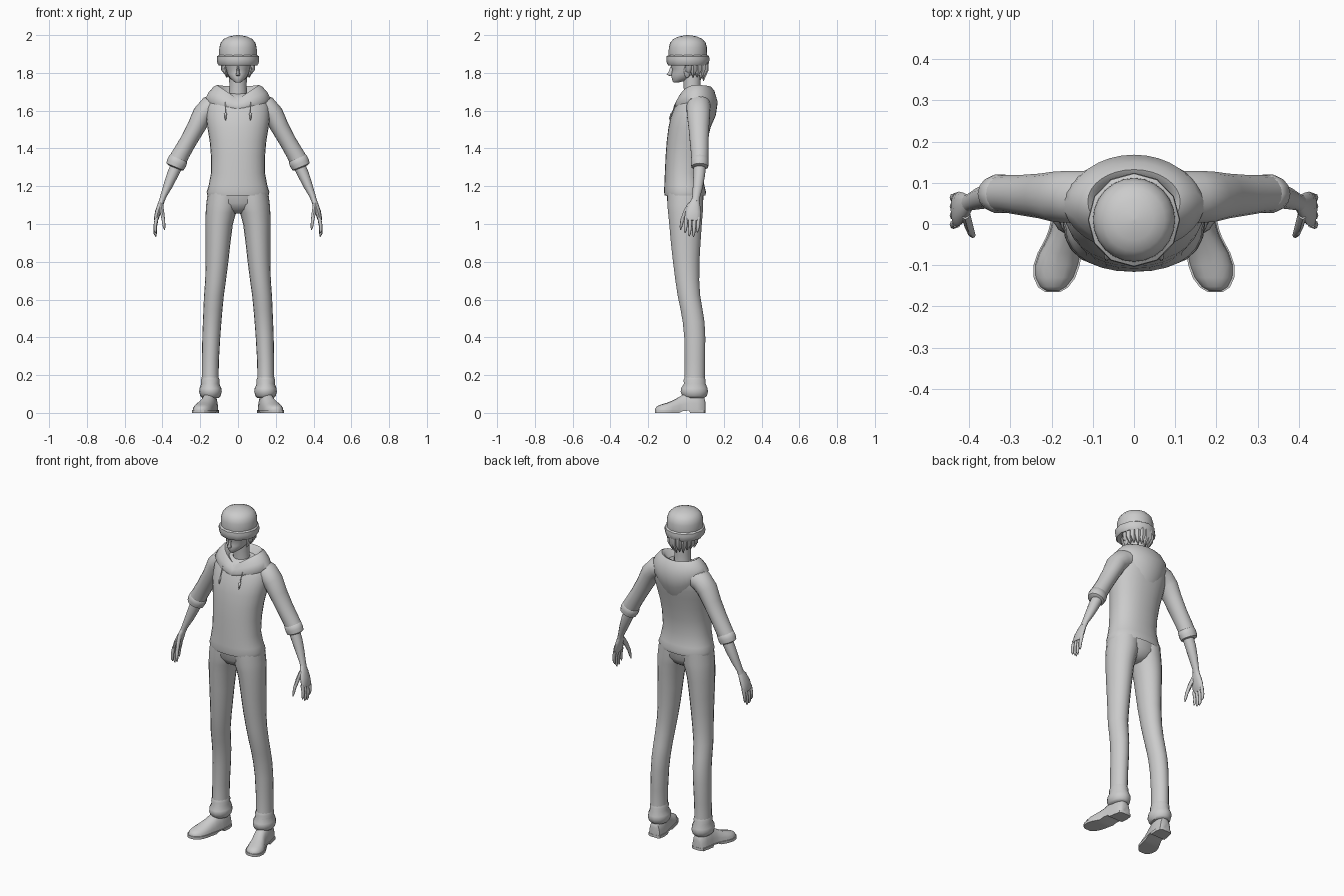
import bpy, bmesh, math
from mathutils import Vector

grey = bpy.data.materials.new("plain_grey")
grey.diffuse_color = (0.6, 0.6, 0.6, 1)


def skin(name, rings, mirror=False, angle=50):
    """Join rings of points into a capped, smooth surface."""
    bm = bmesh.new()
    vs = [[bm.verts.new(p) for p in r] for r in rings]
    n = len(vs[0])
    for a, b in zip(vs, vs[1:]):
        for i in range(n):
            j = (i + 1) % n
            bm.faces.new((a[i], a[j], b[j], b[i]))
    bm.faces.new(vs[0][::-1])
    bm.faces.new(vs[-1])
    bmesh.ops.remove_doubles(bm, verts=bm.verts, dist=1e-5)
    bmesh.ops.recalc_face_normals(bm, faces=bm.faces)
    me = bpy.data.meshes.new(name)
    bm.to_mesh(me)
    bm.free()
    me.materials.append(grey)
    ob = bpy.data.objects.new(name, me)
    bpy.context.collection.objects.link(ob)
    if mirror:
        ob.modifiers.new("mirror", 'MIRROR').use_mirror_merge = False
    bpy.ops.object.select_all(action='DESELECT')
    ob.select_set(True)
    bpy.context.view_layer.objects.active = ob
    bpy.ops.object.shade_smooth_by_angle(angle=math.radians(angle))
    return ob


def angles(n):
    return [2 * math.pi * i / n for i in range(n)]


def spow(v, p):
    return math.copysign(abs(v) ** p, v)


def stack(name, rows, n=20, p=1.0, **kw):
    """Level rings: (z, x0, x1, y0, y1)."""
    rings = []
    for z, x0, x1, y0, y1 in rows:
        rings.append([((x0 + x1) / 2 + (x1 - x0) / 2 * spow(math.cos(a), p),
                       (y0 + y1) / 2 + (y1 - y0) / 2 * spow(math.sin(a), p), z)
                      for a in angles(n)])
    return skin(name, rings, **kw)


def tube(name, rows, n=12, **kw):
    """Rings across a path: (x, y, z, thickness radius, depth radius)."""
    pts = [Vector(r[:3]) for r in rows]
    rings = []
    for i, r in enumerate(rows):
        d = (pts[min(i + 1, len(pts) - 1)] - pts[max(i - 1, 0)]).normalized()
        u = Vector((0, 1, 0)).cross(d).normalized()
        v = d.cross(u)
        rings.append([pts[i] + u * r[3] * math.cos(a) + v * r[4] * math.sin(a)
                      for a in angles(n)])
    return skin(name, rings, **kw)


# Knitted hat: rounded crown and rolled brim
def hat_ring(z, r):
    return (z, -r, r, .01 - r * 1.02, .01 + r * 1.02)

stack("hat_crown", [hat_ring(*q) for q in (
    (1.86, .097), (1.90, .100), (1.935, .099), (1.96, .092), (1.98, .075),
    (1.992, .048), (1.998, .02), (2.0, .002))], n=24)
stack("hat_brim", [hat_ring(*q) for q in (
    (1.845, .09), (1.84, .102), (1.85, .109), (1.872, .112), (1.888, .110),
    (1.895, .1), (1.89, .09))], n=12, angle=40)

# Head, nose, ears and neck
stack("head", [(z, -w, w, f, b) for z, w, f, b in (
    (1.748, .012, -.066, -.045), (1.757, .026, -.072, -.005), (1.775, .045, -.077, .05),
    (1.795, .057, -.077, .075), (1.82, .064, -.072, .088), (1.835, .068, -.082, .094),
    (1.88, .075, -.08, .1))], n=18)
stack("nose", [(1.783, -.008, .008, -.085, -.07), (1.790, -.011, .011, -.103, -.068),
               (1.81, -.007, .007, -.09, -.068), (1.835, -.006, .006, -.082, -.068)], n=8)
stack("ear", [(1.775, .058, .062, -.002, .012), (1.79, .058, .070, -.008, .02),
              (1.815, .058, .078, -.012, .028), (1.835, .06, .076, -.005, .024)],
      n=8, mirror=True)
stack("neck", [(1.62, -.055, .055, -.01, .09), (1.69, -.047, .047, -.012, .078),
               (1.74, -.046, .046, -.014, .078), (1.79, -.048, .048, -.02, .08)], n=14)

# Hair locks hanging out under the brim around the back
for i in range(11):
    a = math.radians(-5 + 19 * i)
    c, s = math.cos(a), math.sin(a)
    low = 1.79 - .025 * max(s, 0) - .008 * (i % 2)
    tube("hair_lock", [(.07 * c, .02 + .08 * s, 1.86, .022, .022),
                       (.069 * c, .02 + .082 * s, 1.815, .02, .02),
                       (.058 * c, .02 + .072 * s, low, .002, .002)], n=6)

# Hooded top: body
stack("hoodie_body", [(z, -w, w, f, b) for z, w, f, b in (
    (1.165, .15, -.10, .09), (1.15, .162, -.113, .103), (1.17, .166, -.116, .106),
    (1.20, .156, -.115, .098), (1.27, .143, -.112, .088), (1.36, .143, -.108, .098),
    (1.44, .150, -.102, .113), (1.51, .162, -.093, .130), (1.56, .168, -.082, .142),
    (1.62, .168, -.06, .152), (1.66, .15, -.04, .148), (1.69, .11, -.01, .135))],
    n=28, p=.9)


# Hood: collar ring with a front V, draped low at the back
def hood_ring(sx, sz, fy, fz, by, bz):
    ring = []
    for a in angles(32):
        c, s = math.cos(a), math.sin(a)
        if s < 0:
            ring.append((sx * c, .055 + (.055 - fy) * s, sz + (fz - sz) * (1 - abs(c))))
        else:
            ring.append((sx * c, .055 + (by - .055) * s, sz + (bz - sz) * s * s))
    return ring

skin("hood", [hood_ring(*q) for q in (
    (.15, 1.62, -.06, 1.60, .125, 1.50), (.172, 1.665, -.066, 1.618, .158, 1.575),
    (.155, 1.698, -.054, 1.64, .168, 1.645), (.128, 1.728, -.04, 1.657, .150, 1.705),
    (.112, 1.736, -.032, 1.662, .132, 1.728), (.098, 1.725, -.022, 1.655, .115, 1.72),
    (.06, 1.66, -.005, 1.63, .085, 1.66))])

# Drawstrings with thicker tips
tube("drawstring", [(.066, -.052, 1.645, .003, .003), (.066, -.073, 1.59, .003, .003),
                    (.066, -.077, 1.585, .007, .006), (.066, -.085, 1.56, .005, .005),
                    (.066, -.087, 1.548, .001, .001)], n=6, mirror=True)

# Sleeves and turned-up cuffs
tube("sleeve", [(.10, .068, 1.635, .058, .062), (.15, .066, 1.618, .060, .064),
                (.187, .066, 1.58, .055, .062), (.223, .068, 1.51, .048, .055),
                (.265, .07, 1.435, .045, .050), (.30, .073, 1.375, .046, .047),
                (.322, .073, 1.335, .048, .045)], n=18, mirror=True)
tube("sleeve_cuff", [(.312, .073, 1.352, .042, .04), (.315, .073, 1.345, .051, .047),
                     (.326, .073, 1.322, .053, .048), (.334, .073, 1.303, .049, .045),
                     (.336, .073, 1.298, .036, .034)], n=14, mirror=True)

# Forearm and hand
tube("forearm", [(.32, .073, 1.32, .032, .033), (.347, .07, 1.26, .030, .031),
                 (.372, .063, 1.20, .024, .027), (.396, .054, 1.145, .016, .021),
                 (.404, .05, 1.12, .015, .022)], n=12, mirror=True)
tube("palm", [(.401, .05, 1.13, .014, .02), (.411, .044, 1.10, .016, .032),
              (.423, .038, 1.065, .016, .041), (.432, .034, 1.03, .013, .042),
              (.436, .033, 1.018, .008, .038)], n=12, mirror=True)
for y, tip in ((.001, .952), (.023, .935), (.045, .932), (.066, .955)):
    mid = (1.035 + tip) / 2
    tube("finger", [(.430, y, 1.035, .010, .011), (.438, y - .002, mid, .009, .010),
                    (.438, y - .005, tip + .015, .008, .008),
                    (.435, y - .006, tip, .002, .002)], n=8, mirror=True)
tube("thumb", [(.408, .025, 1.105, .011, .016), (.402, .0, 1.065, .011, .014),
               (.395, -.02, 1.02, .009, .010), (.391, -.027, .985, .007, .007),
               (.389, -.029, .968, .002, .002)], n=8, mirror=True)

# Trousers: seat, legs and gathered ankle cuffs
stack("trouser_seat", [(1.055, -.04, .04, -.04, .04), (1.075, -.09, .09, -.075, .07),
                       (1.11, -.15, .15, -.098, .09), (1.17, -.155, .155, -.104, .095)], n=24)
stack("trouser_leg", [
    (1.17, -.01, .160, -.10, .092), (1.10, -.005, .169, -.10, .092),
    (1.06, .010, .171, -.096, .09), (1.0, .027, .172, -.09, .085),
    (.90, .040, .171, -.081, .078), (.80, .051, .171, -.07, .072),
    (.70, .064, .174, -.057, .071), (.62, .075, .180, -.045, .076),
    (.55, .082, .183, -.030, .088), (.48, .088, .186, -.018, .099),
    (.40, .094, .189, -.010, .103), (.28, .101, .191, -.008, .102),
    (.18, .103, .192, -.008, .100), (.15, .10, .195, -.012, .104)], n=18, mirror=True)
stack("trouser_cuff", [
    (.195, .106, .188, -.004, .096), (.175, .097, .197, -.015, .105),
    (.155, .099, .195, -.012, .105), (.13, .088, .204, -.028, .116),
    (.112, .086, .206, -.030, .118), (.09, .092, .200, -.022, .112),
    (.08, .10, .19, -.01, .10)], n=14, mirror=True)

# Shoes: (y, centre x, half width, top height, sole lift)
shoe = [(.102, .145, .022, .06, 0), (.095, .145, .035, .09, 0), (.06, .147, .042, .115, 0),
        (.022, .152, .043, .115, 0), (.015, .153, .043, .113, .012),
        (-.015, .160, .043, .098, .010), (-.035, .166, .045, .085, 0),
        (-.07, .180, .050, .066, 0), (-.10, .188, .052, .054, 0), (-.13, .193, .046, .045, 0),
        (-.152, .196, .032, .036, 0), (-.163, .197, .014, .024, 0)]
skin("shoe_upper", [[(cx + hw * spow(math.cos(a), .8), y,
                      .012 + (h - .012) * max(0, math.sin(a))) for a in angles(16)]
                    for y, cx, hw, h, lift in shoe], mirror=True)
skin("shoe_sole", [[(cx + sx * (hw + .004), y * 1.012, z) for sx, z in (
    (-1, lift), (1, lift), (1, .016), (-1, .016))]
    for y, cx, hw, h, lift in shoe], mirror=True, angle=30)
